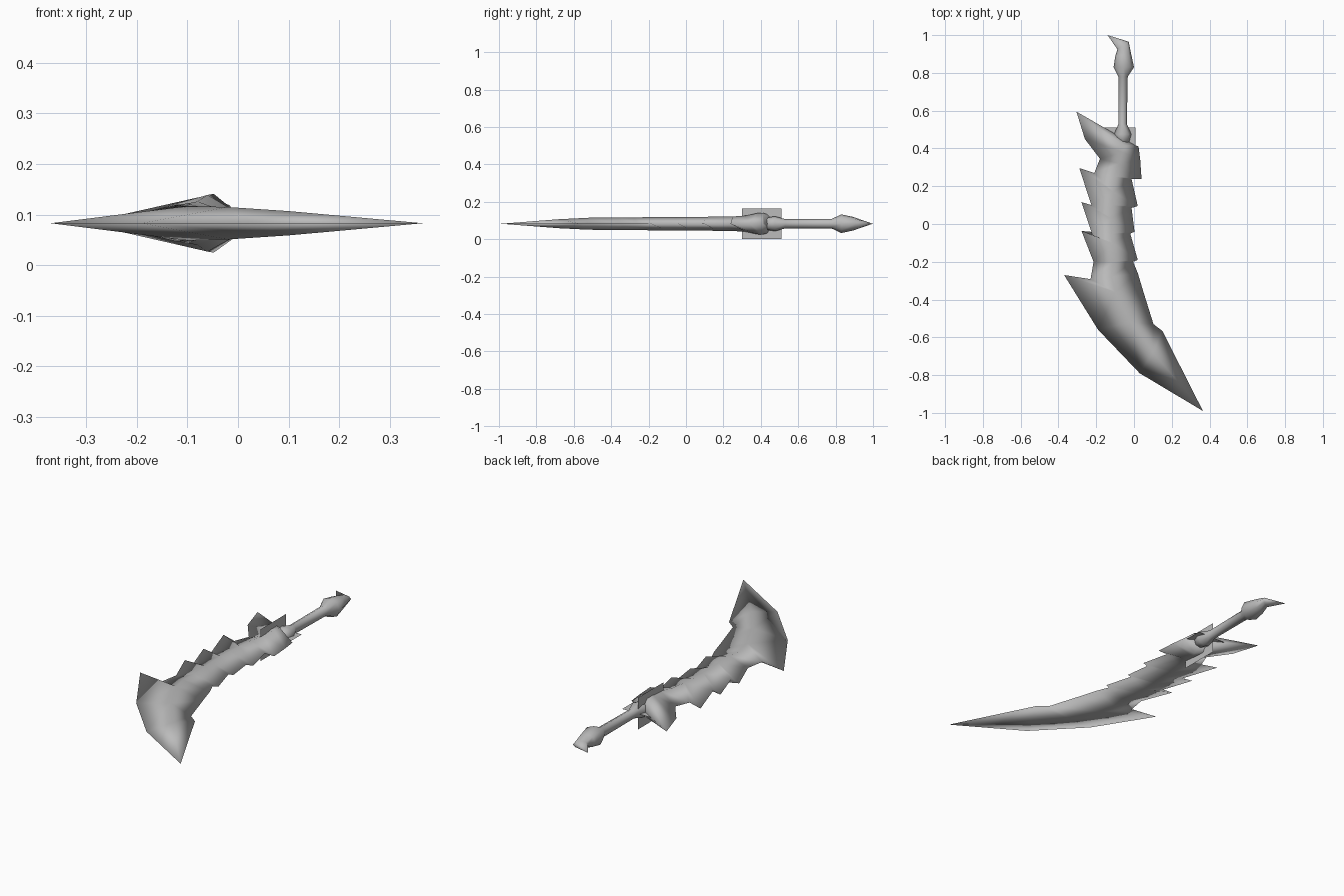
import bpy, bmesh, math

if "Cube" in bpy.data.objects:
    bpy.data.objects.remove(bpy.data.objects["Cube"])

Z = 0.083  # height of the flat mid plane
metal = bpy.data.materials.new("grey metal")
metal.diffuse_color = (0.5, 0.5, 0.5, 1)
metal.use_nodes = True
metal.node_tree.nodes["Principled BSDF"].inputs["Base Color"].default_value = metal.diffuse_color


def finish(bm, name, smooth=True):
    bmesh.ops.recalc_face_normals(bm, faces=bm.faces)
    mesh = bpy.data.meshes.new(name)
    bm.to_mesh(mesh)
    bm.free()
    mesh.materials.append(metal)
    for p in mesh.polygons:
        p.use_smooth = smooth
    obj = bpy.data.objects.new(name, mesh)
    bpy.context.collection.objects.link(obj)


def loft(name, rings, start=None, end=None):
    """Skin closed rings of points, closing each end to a point or a cap."""
    bm = bmesh.new()
    loops = [[bm.verts.new(p) for p in r] for r in rings]
    n = len(loops[0])
    for a, b in zip(loops, loops[1:]):
        for i in range(n):
            j = (i + 1) % n
            bm.faces.new((a[i], a[j], b[j], b[i]))
    for ring, tip in ((loops[0], start), (loops[-1], end)):
        if tip:
            t = bm.verts.new(tip)
            for i in range(n):
                bm.faces.new((ring[i], ring[(i + 1) % n], t))
        else:
            bm.faces.new(ring)
    finish(bm, name)


# Blade stations: left edge xy, right edge xy, ridge xy, half thickness
rows = [
    (.03, -.79, .15, -.566, .10, -.68, .024),
    (-.19, -.56, .103, -.53, -.02, -.52, .032),
    (-.37, -.27, .05, -.36, -.10, -.36, .034),
    (-.23, -.292, .02, -.26, -.12, -.28, .034),
    (-.214, -.20, -.005, -.20, -.11, -.20, .035),
    (-.278, -.037, .02, -.19, -.115, -.10, .036),
    (-.22, -.058, -.02, -.05, -.12, -.05, .036),
    (-.278, .116, .003, -.042, -.12, .03, .037),
    (-.225, .10, -.013, .085, -.115, .10, .037),
    (-.29, .296, .02, .095, -.11, .17, .038),
    (-.21, .27, -.013, .238, -.10, .25, .039),
    (-.18, .345, .04, .238, -.08, .32, .043),
    (-.26, .45, .033, .34, -.06, .38, .056),
    (-.305, .595, .024, .41, -.048, .41, .058),
    (-.14, .50, 0, .42, -.05, .44, .025),
]
rings = [[(lx, ly, Z), (cx, cy, Z + h), (rx, ry, Z), (cx, cy, Z - h)]
         for lx, ly, rx, ry, cx, cy, h in rows]
loft("blade", rings, start=(.365, -.99, Z))

# Handle rings: centre x, y, half width, half height, y tilt across the width
grip = [
    (-.06, .42, .030, .030, 0), (-.06, .475, .046, .040, 0),
    (-.06, .53, .022, .025, 0), (-.058, .78, .025, .026, 0),
    (-.054, .83, .054, .050, 0), (-.058, .895, .042, .036, .01),
    (-.058, .945, .030, .018, .02),
]
SIDES = 8
rings = []
for cx, y, w, h, tilt in grip:
    angles = [2 * math.pi * i / SIDES for i in range(SIDES)]
    rings.append([(cx + w * math.cos(a), y + tilt * math.cos(a), Z + h * math.sin(a))
                  for a in angles])
loft("handle", rings, end=(-.14, 1.0, Z))

# Two crossed flat plates around the guard
bm = bmesh.new()
for dx, dz in ((.09, 0), (0, .082)):
    bm.faces.new([bm.verts.new((-.082 + s * dx, y, Z + s * dz))
                  for s, y in ((-1, .30), (1, .30), (1, .51), (-1, .51))])
finish(bm, "guard_plates", smooth=False)
